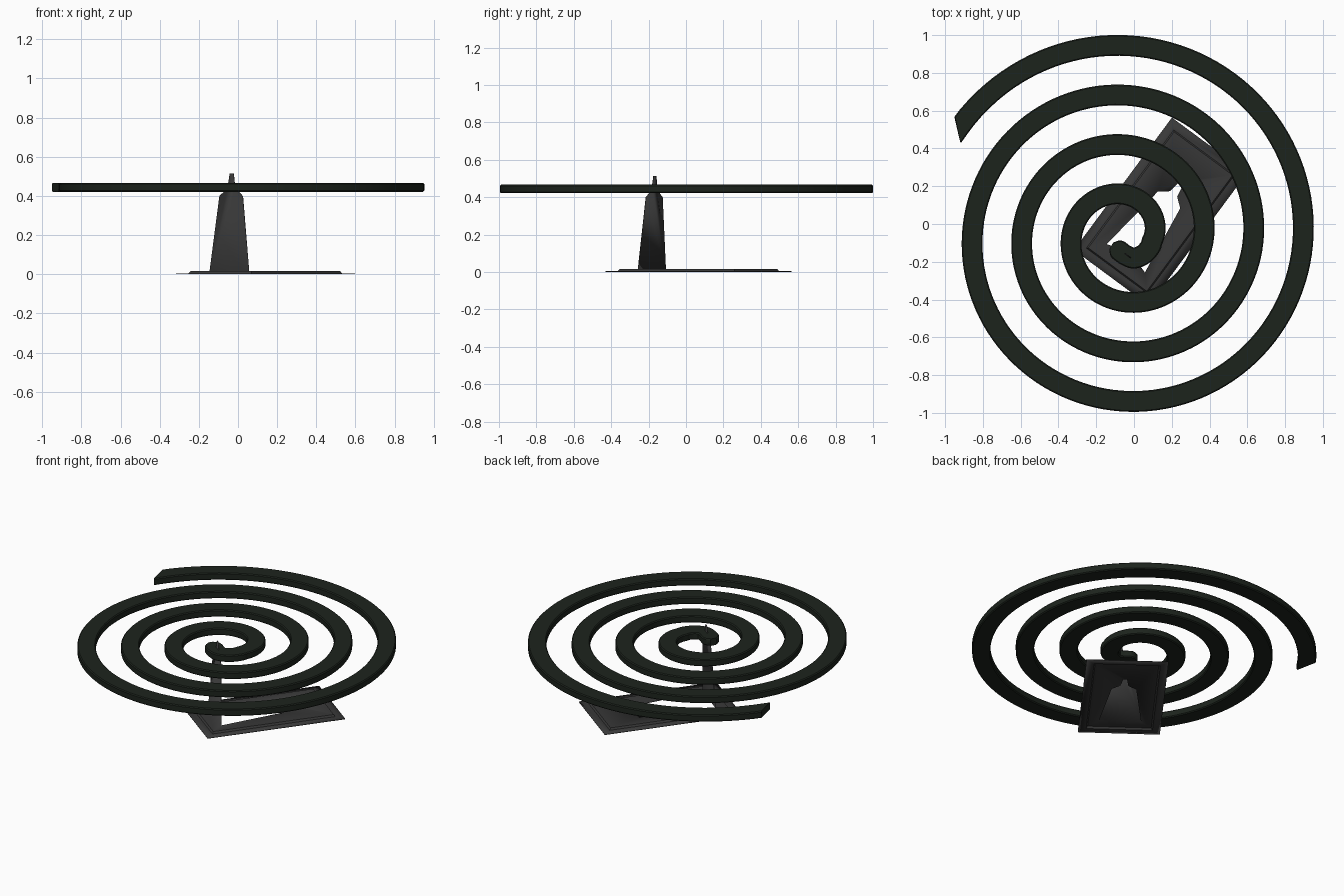
import bpy, bmesh
from math import radians, sin, cos, pi
from mathutils import Vector, Matrix

if "Cube" in bpy.data.objects:
    bpy.data.objects.remove(bpy.data.objects["Cube"])


def material(name, rgb):
    m = bpy.data.materials.new(name)
    m.diffuse_color = (*rgb, 1)
    m.use_nodes = True
    m.node_tree.nodes["Principled BSDF"].inputs["Base Color"].default_value = m.diffuse_color
    return m


def finish(bm, name, mat):
    bmesh.ops.recalc_face_normals(bm, faces=bm.faces)
    me = bpy.data.meshes.new(name)
    bm.to_mesh(me)
    bm.free()
    ob = bpy.data.objects.new(name, me)
    bpy.context.collection.objects.link(ob)
    me.materials.append(mat)
    bpy.context.view_layer.objects.active = ob
    ob.select_set(True)
    bpy.ops.object.shade_smooth_by_angle(angle=radians(30))
    ob.select_set(False)
    return ob


# Coil centreline: even spiral, then a small hooked inner end
HALF, PITCH = 0.055, 0.263
centre = Vector((-0.046, -0.0625))
START, END, N = 147.7, -1092.0, 420


def spiral(deg):
    r = 1.0075 + PITCH * (deg - 90) / 360
    a = radians(deg)
    return centre + r * Vector((cos(a), sin(a)))


path = [spiral(START + (END - START) * i / N) for i in range(N + 1)]
tail = [path[-1]] + [Vector(p) for p in
        ((0.088, -0.118), (0.052, -0.16), (0.0, -0.181), (-0.045, -0.165), (-0.08, -0.14), (-0.12, -0.115))]
ext = [path[-4]] + tail + [2 * tail[-1] - tail[-2]]
for i in range(1, len(ext) - 2):
    p0, p1, p2, p3 = ext[i - 1:i + 3]
    m1 = (p2 - p0) / 2
    m2 = (p3 - p1) / 2
    for k in range(1, 7):
        t = k / 6
        path.append((2*t**3 - 3*t*t + 1) * p1 + (t**3 - 2*t*t + t) * m1
                    + (3*t*t - 2*t**3) * p2 + (t**3 - t*t) * m2)

# Coil swept with a lightly chamfered rectangular section
c, z0, z1 = 0.006, 0.421, 0.467
section = [(-1, z0 + c, 0), (-1, z1 - c, 0), (-1, z1, c), (1, z1, c),
           (1, z1 - c, 0), (1, z0 + c, 0), (1, z0, c), (-1, z0, c)]
bm = bmesh.new()
rings = []
last = len(path) - 1
for i, p in enumerate(path):
    t = (path[min(i + 1, last)] - path[max(i - 1, 0)]).normalized()
    n = Vector((-t.y, t.x))
    back = last - i
    h = HALF * (1 if back > 6 else max(0.35, (1 - (1 - back / 6) ** 2) ** 0.5))
    ring = []
    for s, z, inset in section:
        q = p + n * s * (h - inset)
        if i == 0:                       # slanted cut at the outer end
            q += t * (0.045 * s)
        ring.append(bm.verts.new((q.x, q.y, z)))
    # keep the first few sections ahead of the slanted cut
    if 0 < i < 6:
        for v, (s, z, inset) in zip(ring, section):
            k = 0.045 * s * (1 - i / 6)
            v.co.x += t.x * k
            v.co.y += t.y * k
    rings.append(ring)
for a, b in zip(rings, rings[1:]):
    for j in range(8):
        k = (j + 1) % 8
        bm.faces.new((a[j], a[k], b[k], b[j]))
bm.faces.new(rings[0])
bm.faces.new(rings[-1])
finish(bm, "coil", material("coil_green", (0.012, 0.017, 0.012)))

# Stand: pressed sheet with a rim, raised panel and the tab folded up out of it
bm = bmesh.new()


def rect(hx, hy, z):
    return [bm.verts.new((x * hx, y * hy, z)) for x, y in ((-1, -1), (1, -1), (1, 1), (-1, 1))]


loops = [rect(0.436, 0.247, 0.002), rect(0.389, 0.2, 0.002), rect(0.381, 0.192, 0.014)]
for a, b in zip(loops, loops[1:]):
    for j in range(4):
        k = (j + 1) % 4
        bm.faces.new((a[j], a[k], b[k], b[j]))

tab = [(0, 0.126), (0.385, 0.074), (0.425, 0.024), (0.5, 0.012)]
outline = [(d, -w) for d, w in tab] + [(d, w) for d, w in reversed(tab)]
FOLD = -0.309
hole = [bm.verts.new((FOLD + d, w, 0.014)) for d, w in outline]
edges = [bm.edges.new((hole[i], hole[(i + 1) % 8])) for i in range(8)]
top = loops[2]
edges += [bm.edges.get((top[i], top[(i + 1) % 4])) for i in range(4)]
bmesh.ops.triangle_fill(bm, edges=edges, use_beauty=True)
# upright tab shares the fold edge with the panel
up = [bm.verts.new((FOLD + d * 0.04, w, 0.014 + d)) for d, w in outline[1:-1]]
bm.faces.new([hole[0]] + up + [hole[-1]])
stand = finish(bm, "stand", material("stand_grey", (0.04, 0.04, 0.04)))
stand.matrix_world = Matrix.Translation((0.14, 0.066, 0)) @ Matrix.Rotation(radians(53.5), 4, 'Z')
sol = stand.modifiers.new("sheet", 'SOLIDIFY')
sol.thickness = 0.004
sol.offset = 0
